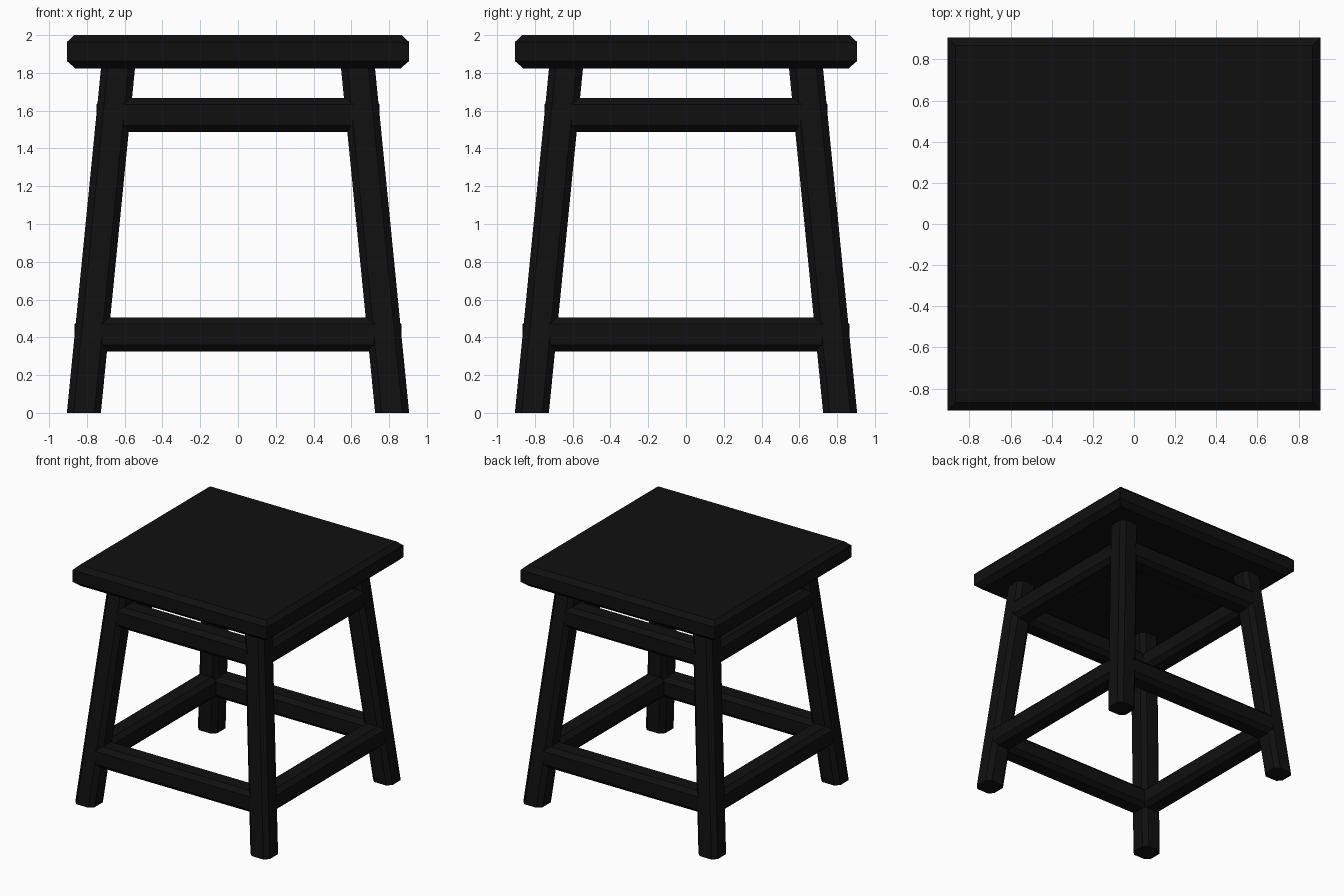
import bpy, bmesh
from mathutils import Vector

if "Cube" in bpy.data.objects:
    bpy.data.objects.remove(bpy.data.objects["Cube"])

black = bpy.data.materials.new("black_paint")
black.diffuse_color = (0.005, 0.005, 0.005, 1)
black.use_nodes = True
black.node_tree.nodes["Principled BSDF"].inputs["Base Color"].default_value = black.diffuse_color


def loft(name, rings):
    """Skin a stack of matching rings and cap both ends."""
    bm = bmesh.new()
    loops = [[bm.verts.new(p) for p in ring] for ring in rings]
    n = len(loops[0])
    for a, b in zip(loops, loops[1:]):
        for i in range(n):
            j = (i + 1) % n
            bm.faces.new((a[i], a[j], b[j], b[i]))
    bm.faces.new(loops[0])
    bm.faces.new(loops[-1])
    bmesh.ops.recalc_face_normals(bm, faces=bm.faces)
    mesh = bpy.data.meshes.new(name)
    bm.to_mesh(mesh)
    bm.free()
    mesh.materials.append(black)
    obj = bpy.data.objects.new(name, mesh)
    bpy.context.collection.objects.link(obj)
    return obj


def chamfered(h, c):
    """Square section of half width h with corners cut by c."""
    k = h - c
    return [(h, -k), (h, k), (k, h), (-k, h), (-h, k), (-h, -k), (-k, -h), (k, -h)]


W = 0.09                       # half width of every post and rail
section = chamfered(W, 0.035)
FOOT, SLOPE = 0.816, 0.099     # leg centre at the floor, inward lean per unit height


def leg_centre(z):
    return FOOT - SLOPE * z


# seat: slab with chamfered upper and lower rims
profile = [(0.86, 1.823), (0.906, 1.863), (0.906, 1.963), (0.868, 2.0)]
loft("seat", [[(-r, -r, z), (r, -r, z), (r, r, z), (-r, r, z)] for r, z in profile])

# legs: chamfered posts leaning inwards, cut level at both ends
for sy, depth in ((-1, "front"), (1, "back")):
    for sx, side in ((-1, "left"), (1, "right")):
        loft(f"{depth}_{side}_leg",
             [[(sx * leg_centre(z) + u, sy * leg_centre(z) + v, z) for u, v in section]
              for z in (0, 1.83)])

# rails: upper and lower set joining the legs on all four sides
for level, zc in (("lower", 0.415), ("upper", 1.577)):
    off = leg_centre(zc)
    half = off - 0.05
    for s, a, b in ((-1, "front", "left"), (1, "back", "right")):
        loft(f"{level}_{a}_rail",
             [[(x, s * off + u, zc + v) for u, v in section] for x in (-half, half)])
        loft(f"{level}_{b}_rail",
             [[(s * off + u, y, zc + v) for u, v in section] for y in (-half, half)])
